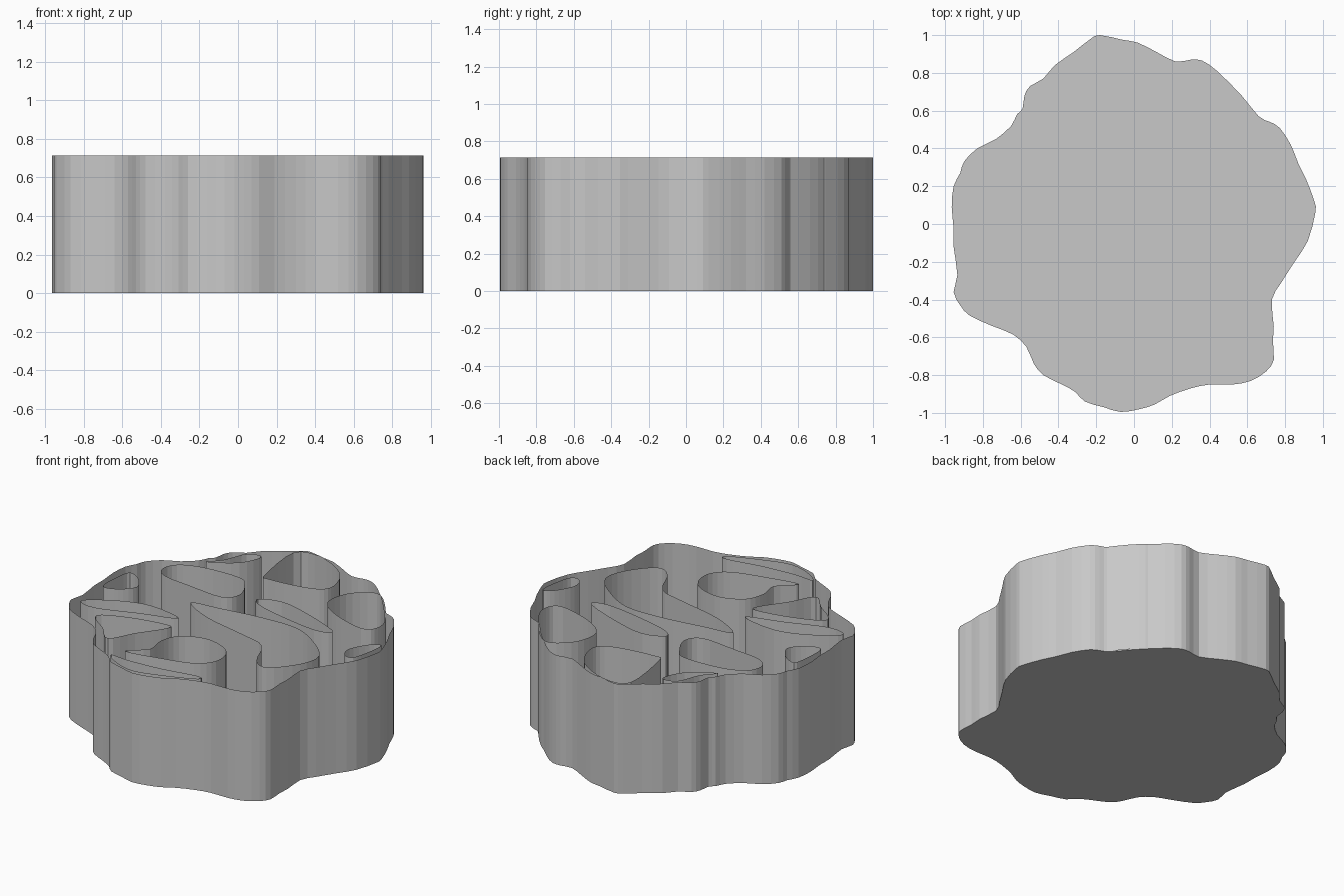
import bpy, bmesh, math
from mathutils import Vector

HEIGHT = 0.715
TURN = math.radians(35)   # the cell layout is turned relative to the tray

grey = bpy.data.materials.new("warm_grey")
grey.diffuse_color = (0.58, 0.58, 0.58, 1)


def smooth_loop(points, steps):
    """Closed Catmull-Rom curve through the points."""
    p = [Vector(q) for q in points]
    n, out = len(p), []
    for i in range(n):
        a, b, c, d = p[i - 1], p[i], p[(i + 1) % n], p[(i + 2) % n]
        for s in range(steps):
            t = s / steps
            out.append(0.5 * (2 * b + (c - a) * t + (2 * a - 5 * b + 4 * c - d) * t ** 2
                              + (3 * b - a - 3 * c + d) * t ** 3))
    return out


def sheet_wall(name, points, steps, floor=False, turn=0.0):
    """Upright sheet along a closed loop, optionally with a floor."""
    loop = smooth_loop(points, steps)
    bm = bmesh.new()
    low = [bm.verts.new((q.x, q.y, 0)) for q in loop]
    high = [bm.verts.new((q.x, q.y, HEIGHT)) for q in loop]
    n = len(loop)
    for i in range(n):
        j = (i + 1) % n
        bm.faces.new((low[i], low[j], high[j], high[i]))
    if floor:
        bm.faces.new(low[::-1])
    mesh = bpy.data.meshes.new(name)
    bm.to_mesh(mesh)
    bm.free()
    mesh.materials.append(grey)
    ob = bpy.data.objects.new(name, mesh)
    ob.rotation_euler.z = turn
    bpy.context.collection.objects.link(ob)


def cell(name, points):
    sheet_wall(name, points, 4, turn=TURN)


# Tray: irregular outer wall with a closed floor
outline = [
    (.96, .06), (.955, .12), (.91, .24), (.87, .32), (.83, .42), (.77, .51), (.72, .54),
    (.66, .57), (.57, .68), (.44, .81), (.36, .865), (.30, .87), (.22, .86), (.12, .91),
    (.02, .96), (-.06, .975), (-.18, 1.0), (-.23, .98), (-.32, .91), (-.42, .84),
    (-.48, .77), (-.55, .73), (-.58, .68), (-.59, .61), (-.62, .58), (-.65, .52),
    (-.73, .45), (-.83, .40), (-.90, .33), (-.92, .27), (-.955, .20), (-.965, .09),
    (-.955, -.02), (-.955, -.12), (-.935, -.27), (-.955, -.36), (-.92, -.43),
    (-.87, -.485), (-.75, -.54), (-.64, -.585), (-.57, -.65), (-.53, -.74), (-.48, -.80),
    (-.38, -.85), (-.31, -.89), (-.26, -.94), (-.16, -.97), (-.07, -.995), (.03, -.98),
    (.11, -.955), (.19, -.91), (.30, -.87), (.40, -.85), (.52, -.85), (.62, -.83),
    (.70, -.78), (.74, -.72), (.735, -.62), (.74, -.54), (.73, -.40), (.78, -.31),
    (.85, -.20), (.92, -.09)]
sheet_wall("outer_wall_and_floor", outline, 2, floor=True)

# Large cells
cell("centre_cell", [(-.28, .21), (-.18, 0), (.03, -.24), (.14, -.39), (.11, -.60),
                     (.17, -.70), (.37, -.65), (.48, -.54), (.45, -.35), (.35, -.15),
                     (.14, 0), (-.11, .13)])
cell("back_left_cell", [(-.45, .68), (-.43, .58), (-.29, .45), (-.10, .29), (.01, .32),
                        (.04, .46), (.01, .56), (-.20, .70), (-.36, .74)])
cell("back_cell", [(.16, .60), (.18, .54), (.38, .43), (.51, .40), (.58, .47),
                   (.60, .64), (.49, .85), (.33, .91)])
cell("right_cell", [(.53, .21), (.58, .04), (.73, -.15), (.83, -.14), (.875, -.01),
                    (.86, .26), (.80, .35), (.64, .33)])
cell("front_cell", [(-.67, -.47), (-.46, -.57), (-.26, -.64), (-.13, -.61), (-.07, -.50),
                    (-.10, -.39), (-.20, -.29), (-.35, -.26), (-.46, -.33), (-.52, -.44)])

# Medium and narrow cells
cell("right_wedge_cell", [(.56, -.18), (.31, .18), (.14, .26), (.11, .21), (.21, .07),
                          (.45, -.17)])
cell("left_front_cell", [(-.84, .03), (-.80, -.15), (-.77, -.29), (-.61, -.22),
                         (-.42, -.15), (-.42, -.10), (-.64, 0)])
cell("left_strip_cell", [(-.35, -.01), (-.52, .17), (-.73, .24), (-.93, .24),
                         (-.85, .14), (-.58, .06)])

# Small cells beside the outer wall
cell("left_small_cell", [(-.80, .44), (-.71, .40), (-.60, .43), (-.59, .54),
                         (-.64, .63), (-.72, .56)])
cell("back_sliver_cell", [(-.19, .78), (.01, .77), (.14, .85), (.05, .89), (-.08, .81)])
cell("right_sliver_cell", [(.63, -.52), (.68, -.56), (.78, -.48), (.85, -.39),
                           (.78, -.38), (.66, -.44)])
cell("front_sliver_cell", [(-.75, -.52), (-.73, -.61), (-.63, -.74), (-.45, -.81),
                           (-.24, -.86), (-.24, -.82), (-.45, -.72), (-.65, -.60)])
